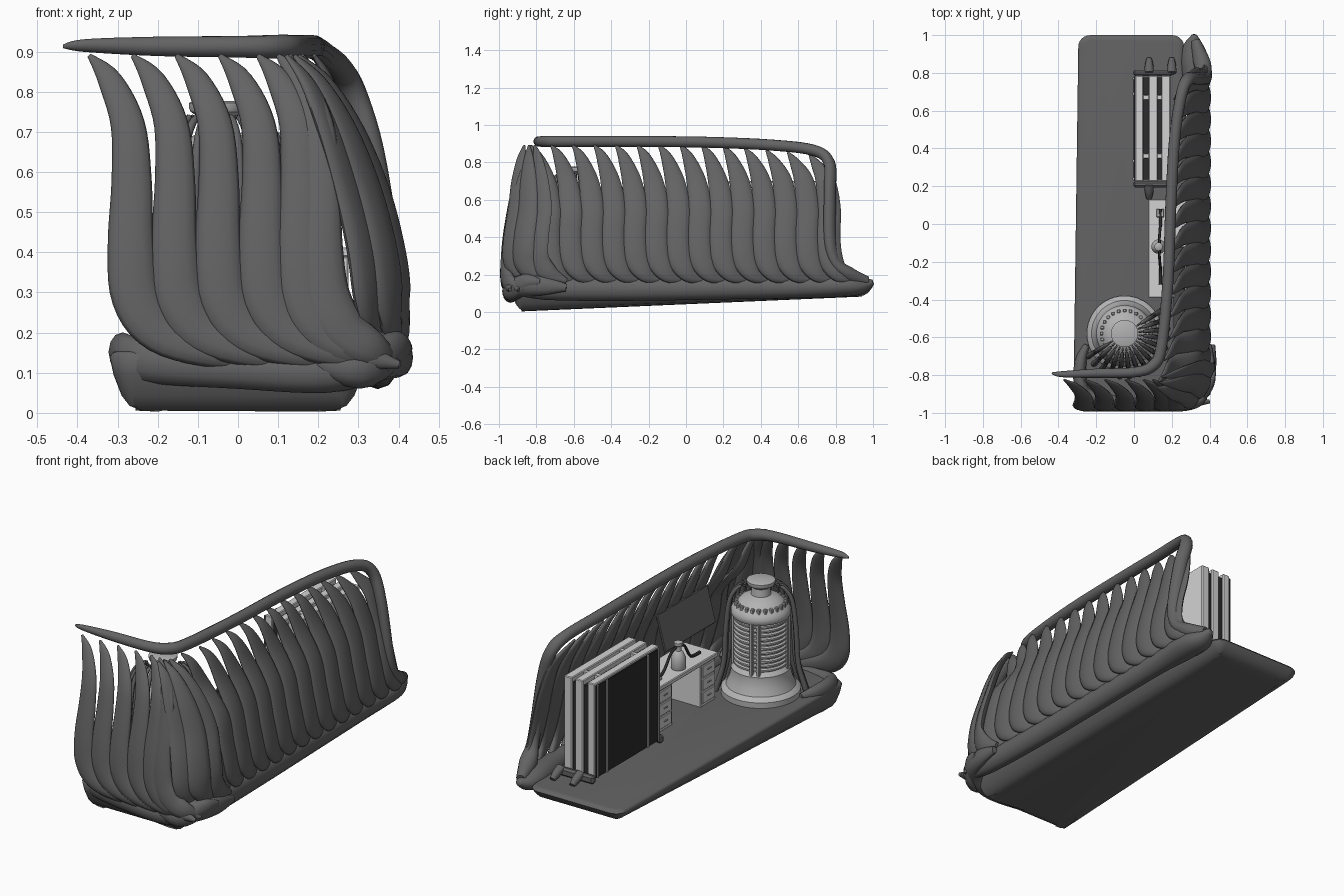
import bpy, bmesh, math
from mathutils import Vector as V


def mat(name, v):
    m = bpy.data.materials.new(name)
    m.diffuse_color = (v, v, v, 1)
    return m


GREY = mat("dark grey", 0.125)
LIGHT = mat("light grey", 0.65)
METAL = mat("mid grey", 0.45)
BLACK = mat("black", 0.025)


def finish(name, bm, m, angle=40):
    bmesh.ops.recalc_face_normals(bm, faces=bm.faces)
    me = bpy.data.meshes.new(name)
    bm.to_mesh(me)
    bm.free()
    ob = bpy.data.objects.new(name, me)
    me.materials.append(m)
    bpy.context.collection.objects.link(ob)
    bpy.ops.object.select_all(action='DESELECT')
    ob.select_set(True)
    bpy.context.view_layer.objects.active = ob
    bpy.ops.object.shade_smooth_by_angle(angle=math.radians(angle))
    return ob


def skin(bm, rings):
    n = len(rings[0])
    vs = [[bm.verts.new(p) for p in r] for r in rings]
    for a, b in zip(vs, vs[1:]):
        for i in range(n):
            bm.faces.new((a[i], a[(i + 1) % n], b[(i + 1) % n], b[i]))
    bm.faces.new(vs[0])
    bm.faces.new(vs[-1][::-1])


def sweep(name, pts, m, nref=None, up=None, steps=5, n=12):
    """Tapered elliptical tube: pts are (x, y, z, width, thickness)."""
    P = [pts[0]] + list(pts) + [pts[-1]]
    S = []
    for i in range(1, len(P) - 2):
        for s in range(steps):
            t = s / steps
            S.append([0.5 * (2 * b + (c - a) * t + (2 * a - 5 * b + 4 * c - d) * t * t
                             + (3 * b - a - 3 * c + d) * t ** 3)
                      for a, b, c, d in zip(P[i - 1], P[i], P[i + 1], P[i + 2])])
    S.append(list(pts[-1]))
    rings = []
    for i, p in enumerate(S):
        T = (V(S[min(i + 1, len(S) - 1)][:3]) - V(S[max(i - 1, 0)][:3])).normalized()
        if up:
            W = V(up)
            W = (W - T * W.dot(T)).normalized()
        else:
            W = T.cross(V(nref)).normalized()
        N = T.cross(W)
        w, t = max(p[3], .004) / 2, max(p[4], .004) / 2
        rings.append([V(p[:3]) + W * w * math.cos(a) + N * t * math.sin(a)
                      for a in (2 * math.pi * k / n for k in range(n))])
    bm = bmesh.new()
    skin(bm, rings)
    return finish(name, bm, m, 70)


def box(name, x0, x1, y0, y1, z0, z1, m, bevel=0.004):
    bm = bmesh.new()
    bmesh.ops.create_cube(bm, size=1)
    for v in bm.verts:
        v.co = ((x0 + x1) / 2 + v.co.x * (x1 - x0), (y0 + y1) / 2 + v.co.y * (y1 - y0),
                (z0 + z1) / 2 + v.co.z * (z1 - z0))
    if bevel:
        bmesh.ops.bevel(bm, geom=bm.edges[:], offset=bevel, segments=1, affect='EDGES')
    return finish(name, bm, m, 30)


def lathe(name, cx, cy, prof, m, n=48):
    bm = bmesh.new()
    skin(bm, [[(cx + r * math.cos(2 * math.pi * k / n), cy + r * math.sin(2 * math.pi * k / n), z)
               for k in range(n)] for r, z in prof])
    return finish(name, bm, m, 35)


# floor: rounded slab with sloping belly
def floor_ring(inset, top, depth):
    ring = []
    for cx, cy, a0 in ((.2, .94, 0), (-.23, .94, 90), (-.255, -.88, 180), (.255, -.88, 270)):
        for k in range(7):
            a = math.radians(a0 + 15 * k)
            x, y = cx + (.065 - inset) * math.cos(a), cy + (.06 - inset) * math.sin(a)
            zb = .047 + .041 * y
            ring.append((x, y, top + (zb - top) * depth))
    return ring


bm = bmesh.new()
skin(bm, [floor_ring(*a) for a in ((.03, .155, 0), (.01, .152, 0), (0, .14, 0), (.01, .14, .35),
                                   (.03, .14, .75), (.05, .14, .95), (.08, .14, 1.04), (.12, .14, 1.06))])
finish("floor", bm, GREY, 60)

# handrail along the top, dropping down to the back tail
sweep("top_rail", [(-.435, -.79, .913, .01, .01), (-.38, -.795, .915, .035, .03),
                   (-.2, -.79, .913, .05, .05), (0, -.785, .912, .055, .055),
                   (.1, -.75, .912, .06, .06), (.145, -.65, .912, .06, .06),
                   (.18, -.3, .912, .06, .06), (.195, .1, .908, .06, .06),
                   (.215, .45, .893, .06, .06), (.25, .68, .865, .06, .06),
                   (.285, .765, .8, .07, .06), (.33, .77, .65, .075, .06),
                   (.37, .77, .4, .075, .06), (.375, .8, .27, .08, .06),
                   (.355, .87, .2, .09, .08), (.325, .97, .165, .05, .05)], GREY, up=(1, -1, 1))

# lower rails
sweep("side_lower_rail", [(.36, -.93, .13, .06, .05), (.355, -.75, .125, .12, .09),
                          (.345, -.3, .125, .13, .1), (.34, .2, .13, .125, .1),
                          (.335, .6, .135, .12, .11), (.325, .82, .14, .12, .15),
                          (.315, .93, .14, .09, .12), (.32, 1.0, .16, .03, .03)], GREY, up=(0, 0, 1))
sweep("front_lower_rail", [(-.25, -.64, .16, .03, .03), (-.28, -.72, .155, .08, .06),
                           (-.285, -.83, .15, .1, .07), (-.23, -.91, .13, .11, .07),
                           (0, -.94, .11, .1, .07), (.22, -.935, .1, .1, .08),
                           (.35, -.88, .14, .12, .1), (.405, -.76, .14, .1, .06),
                           (.415, -.64, .13, .04, .03)], GREY, up=(0, 0, 1))
sweep("corner_tail", [(.15, -.95, .14, .03, .03), (.3, -.945, .11, .1, .07),
                      (.39, -.86, .16, .09, .06), (.425, -.78, .16, .03, .02)], GREY, up=(0, 0, 1))

# leaf-shaped ribs, side wall
for i in range(1, 15):
    y = -.845 + .115 * i
    tx = .19 + .05 * max(0, y - .3) - .09 * max(0, -.5 - y) / .35
    tz = .89 - .09 * max(0, y - .25)
    sweep("side_rib", [(tx, y - .105, tz, .012, .01), (tx + .035, y - .065, tz - .06, .06, .025),
                       (tx + .075, y - .02, .7, .105, .035), (.325, y, .55, .125, .04),
                       (.36, y - .005, .4, .13, .045), (.38, y + .01, .28, .13, .045),
                       (.38, y + .06, .205, .1, .045), (.35, y + .15, .165, .03, .03)],
          GREY, nref=(1, 0, .3))

# ribs wrapping round the corner
for tx, ty, x, y in ((.12, -.865, .275, -.9), (.14, -.84, .325, -.845), (.15, -.81, .345, -.77)):
    ox, oy = .05, -.02
    sweep("corner_rib", [(tx, ty, .89, .012, .01), (tx + (x - tx) * .35, ty + (y - ty) * .4, .82, .06, .025),
                         (tx + (x - tx) * .7, ty + (y - ty) * .75, .7, .1, .035), (x, y, .55, .12, .04),
                         (x + ox * .7, y + oy, .4, .13, .045), (x + ox, y + oy, .28, .13, .045),
                         (x + ox + .01, y + .04, .205, .1, .045), (x + ox, y + .13, .165, .03, .03)],
          GREY, nref=(1, -.6, .3))

# leaf-shaped ribs, front wall
for x in (-.265, -.157, -.048, .06, .155, .205):
    tail = min(x + .34, .4)
    wrap = max(0, x + .34 - .4)
    sweep("front_rib", [(x - .105, -.825, .89, .012, .01), (x - .055, -.855, .83, .06, .025),
                        (x - .01, -.9, .72, .085, .035), (x, -.93, .58, .1, .04),
                        (x - .002, -.955, .42, .115, .045), (x + .012, -.965, .29, .125, .05),
                        (x + .075 - wrap * .1, -.965, .205, .12, .05),
                        ((x + .08 + tail) / 2, -.955 + wrap * .1, .155, .09, .05),
                        (tail, -.94 + wrap * .5, .12, .02, .02)], GREY, nref=(0, -1, .3))

# bell-shaped machine
bx, by = -.05, -.58
prof = [(.2, .15), (.2, .185), (.185, .2), (.175, .205), (.16, .24), (.15, .28), (.15, .3),
        (.14, .31)]
for j in range(11):
    z = .32 + .024 * j
    prof += [(.128, z), (.138, z + .006), (.138, z + .015), (.128, z + .02)]
prof += [(.145, .585), (.15, .595), (.15, .615), (.14, .63), (.1, .675), (.075, .685), (.05, .695),
         (.045, .735), (.068, .75), (.072, .76), (.072, .772), (.06, .777)]
lathe("bell_machine", bx, by, prof, METAL)
for k in range(24):
    a = math.radians(15 * k)
    c, s = math.cos(a), math.sin(a)
    x, y = bx + .122 * c, by + .122 * s
    box("shoulder_vent", x - .009, x + .009, y - .009, y + .009, .635, .662, METAL, .003)
    if k % 6 in (1, 2):
        x, y = bx + .137 * c, by + .137 * s
        box("body_post", x - .009, x + .009, y - .009, y + .009, .3, .59, METAL, .003)

# claws gripping the far half of the bell
for k in range(15):
    a = math.radians(-148 + 180 * k / 14)
    c, s = math.cos(a), math.sin(a)
    sweep("claw", [(bx + r * c, by + r * s, z, w, w) for r, z, w in
                   ((.075, .735, .008), (.11, .73, .018), (.155, .66, .024), (.175, .5, .026),
                    (.185, .32, .026), (.215, .2, .03), (.23, .15, .03))],
          GREY, nref=(c, s, 0), steps=4, n=8)

# desk
box("desk_top", .075, .28, -.39, .13, .388, .412, LIGHT)
for y0 in (-.385, -.01):
    box("desk_pedestal", .09, .275, y0, y0 + .13, .15, .39, LIGHT)
    for j in range(3):
        box("desk_drawer", .084, .092, y0 + .012, y0 + .118, .17 + .072 * j, .232 + .072 * j, LIGHT, .002)
        box("drawer_handle", .08, .085, y0 + .05, y0 + .08, .2 + .072 * j, .206 + .072 * j, METAL, 0)
box("desk_back", .26, .275, -.26, 0, .26, .39, LIGHT)
box("desk_block", .118, .16, .035, .08, .41, .425, METAL)
lathe("desk_bottle", .13, -.12, [(.035, .41), (.038, .42), (.038, .47), (.025, .5), (.015, .51),
                                 (.015, .535), (.022, .54), (.022, .555), (.01, .56)], METAL, 24)
for s in (-1, 1):
    sweep("desk_hose", [(.135, -.12 + s * .01, .53, .014, .014), (.135, -.12 + s * .06, .51, .014, .014),
                        (.14, -.12 + s * .12, .43, .016, .016), (.14, -.12 + s * .2, .42, .018, .018)],
          BLACK, nref=(1, 0, 0), n=8)
# wall board behind the desk, leaning outwards
board = box("wall_board", -.006, .006, -.22, .22, -.1, .1, GREY)
board.location = (.24, -.34, .57)
board.rotation_euler = (0, math.radians(15), 0)

# panel stack
for x0, x1 in ((.006, .05), (.078, .125), (.145, .193)):
    box("light_panel", x0, x1, .225, .785, .18, .7, LIGHT)
for x0, x1 in ((.05, .078), (.125, .145)):
    box("panel_core", x0, x1, .235, .775, .19, .675, BLACK, 0)
    for y in (.36, .67):
        box("panel_clip", x0 - .004, x1 + .004, y - .012, y + .012, .67, .695, LIGHT, .002)
box("panel_front", -.002, .006, .23, .78, .185, .69, BLACK, .002)
for y in (.24, .335, .69, .77):
    box("front_strip", -.007, 0, y - .006, y + .006, .185, .69, METAL, 0)
for s in (-1, 1):
    y = .505 + s * .295
    box("stack_bracket", -.005, .205, y - .016, y + .016, .16, .205, GREY, .01)
    for x in (.08, .2):
        sweep("bracket_foot", [(x, y, .2, .04, .05), (x, y + s * .04, .18, .045, .045),
                               (x, y + s * .075, .16, .03, .03)], GREY, nref=(1, 0, 0), n=8)
